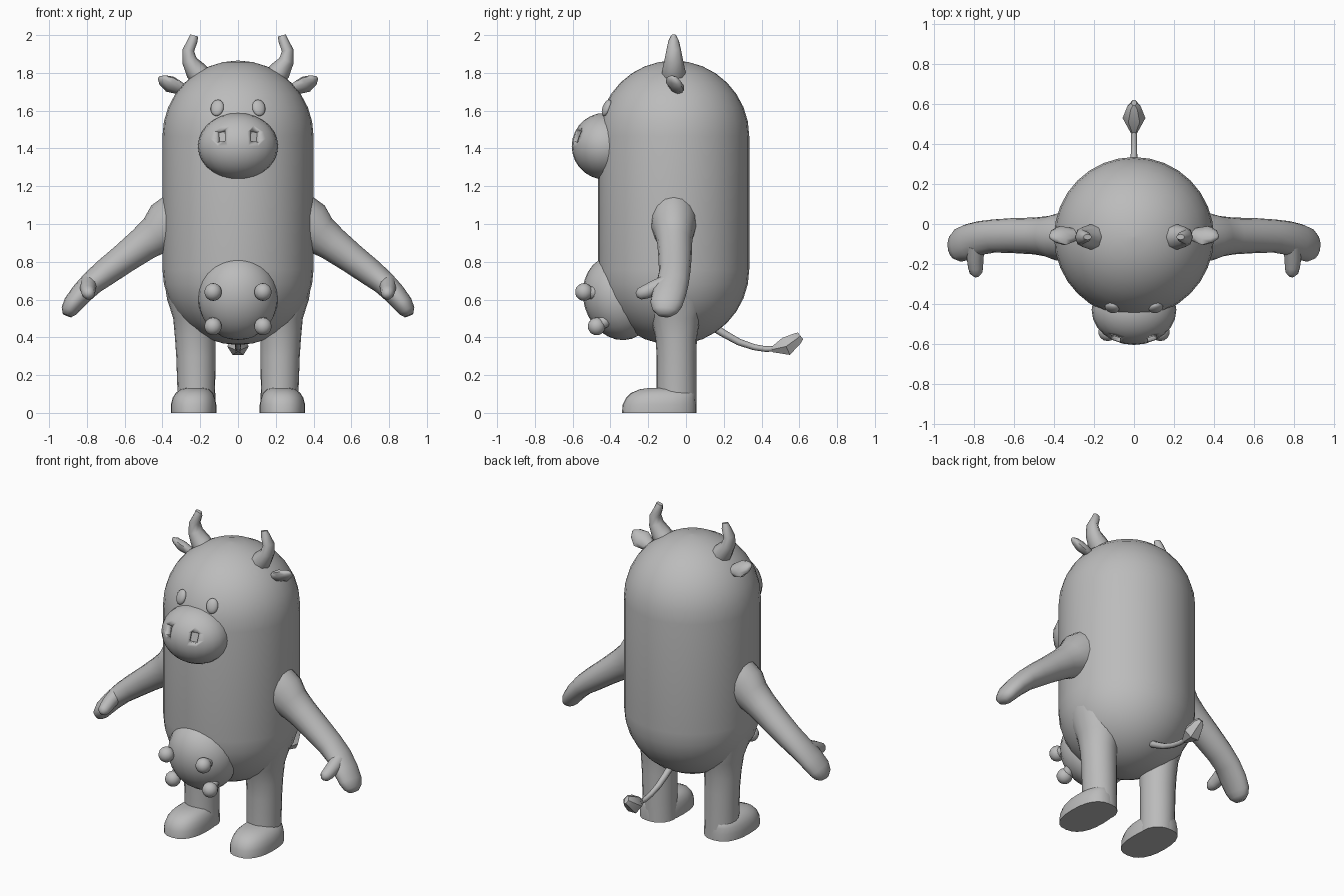
import bpy, bmesh, math
from mathutils import Vector, Matrix, Euler

if "Cube" in bpy.data.objects:
    bpy.data.objects.remove(bpy.data.objects["Cube"])

grey = bpy.data.materials.new("plain_grey")
grey.diffuse_color = (0.5, 0.5, 0.5, 1)
grey.use_nodes = True
grey.node_tree.nodes["Principled BSDF"].inputs["Base Color"].default_value = grey.diffuse_color


def finish(name, bm, angle=60):
    bmesh.ops.recalc_face_normals(bm, faces=bm.faces)
    me = bpy.data.meshes.new(name)
    bm.to_mesh(me)
    bm.free()
    ob = bpy.data.objects.new(name, me)
    bpy.context.collection.objects.link(ob)
    me.materials.append(grey)
    bpy.ops.object.select_all(action='DESELECT')
    ob.select_set(True)
    bpy.context.view_layer.objects.active = ob
    bpy.ops.object.shade_smooth_by_angle(angle=math.radians(angle))
    return ob


def bridge(bm, rings):
    n = len(rings[0])
    for a, b in zip(rings, rings[1:]):
        for i in range(n):
            j = (i + 1) % n
            bm.faces.new((a[i], a[j], b[j], b[i]))
    bm.faces.new(rings[0])
    bm.faces.new(rings[-1])


def stack(name, rows, n=24, power=2.0):
    """Horizontal superellipse rings: (z, cx, cy, rx, ry)."""
    bm = bmesh.new()
    rings = []
    for z, cx, cy, rx, ry in rows:
        ring = []
        for i in range(n):
            t = 2 * math.pi * i / n
            c, s = math.cos(t), math.sin(t)
            ring.append(bm.verts.new((
                cx + rx * math.copysign(abs(c) ** (2 / power), c),
                cy + ry * math.copysign(abs(s) ** (2 / power), s), z)))
        rings.append(ring)
    bridge(bm, rings)
    return finish(name, bm)


def tube(name, pts, side, n=12, angle=60):
    """Elliptical tube: (x, y, z, radius along side, radius across it)."""
    bm = bmesh.new()
    c = [Vector(p[:3]) for p in pts]
    rings = []
    for k, p in enumerate(pts):
        t = (c[min(k + 1, len(c) - 1)] - c[max(k - 1, 0)]).normalized()
        u = Vector(side)
        u = (u - t * u.dot(t)).normalized()
        v = t.cross(u)
        rings.append([bm.verts.new(c[k] + u * p[3] * math.cos(a) + v * p[4] * math.sin(a))
                      for a in (2 * math.pi * i / n for i in range(n))])
    bridge(bm, rings)
    return finish(name, bm, angle)


def ball(name, centre, radii, rot=(0, 0, 0), seg=24, rings=14):
    bm = bmesh.new()
    m = Matrix.LocRotScale(Vector(centre), Euler(rot), Vector(radii))
    bmesh.ops.create_uvsphere(bm, u_segments=seg, v_segments=rings, radius=1, matrix=m)
    return finish(name, bm)


# Capsule body
R, CY = 0.4, -0.065
rows = []
for k in range(17):
    a = -math.pi / 2 + math.pi * k / 16
    for z0 in ([0.76, 1.465] if k == 8 else [0.76 if k < 8 else 1.465]):
        r = max(R * math.cos(a), 0.004)
        rows.append((z0 + R * math.sin(a), 0, CY, r, r))
stack("body", rows, 32)

# Muzzle with two nostril pits
muzzle = ball("muzzle", (0, -0.43, 1.412), (0.212, 0.175, 0.176))
bm = bmesh.new()
for s in (-1, 1):
    bmesh.ops.create_cube(bm, size=1, matrix=Matrix.LocRotScale(
        Vector((s * 0.095, -0.585, 1.468)), Euler((-0.25, s * 0.15, s * 0.4)),
        Vector((0.045, 0.08, 0.06))))
cutter = finish("nostril_cutter", bm, 30)
cutter.hide_render = True
cutter.hide_viewport = True
cut = muzzle.modifiers.new("nostrils", 'BOOLEAN')
cut.operation = 'DIFFERENCE'
cut.object = cutter

# Udder
ball("udder", (0, -0.355, 0.61), (0.212, 0.188, 0.228), (0.3, 0, 0))

# Tail and tuft
tube("tail", [(0, 0.12, 0.47, .022, .022), (0, 0.2, 0.42, .02, .02),
              (0, 0.28, 0.375, .018, .018), (0, 0.36, 0.348, .016, .016),
              (0, 0.42, 0.338, .015, .015), (0, 0.48, 0.34, .015, .015)], (1, 0, 0), 8)
tube("tail_tuft", [(0, 0.455, 0.335, .016, .016), (0, 0.53, 0.352, .057, .057),
                   (0, 0.59, 0.395, .033, .036), (0, 0.606, 0.408, .014, .026)],
     (1, 0, 0), 6, 35)

for s, tag in ((-1, "left"), (1, "right")):
    # Leg, flaring into the body
    stack("leg_" + tag, [(z, s * x, y, rx, ry) for z, x, y, rx, ry in (
        (0, .218, -.05, .1, .105), (0.13, .221, -.05, .1, .105), (0.3, .223, -.05, .104, .105),
        (0.4, .226, -.052, .108, .11), (0.5, .226, -.056, .117, .13),
        (0.6, .228, -.06, .147, .165), (0.7, .228, -.062, .163, .17),
        (0.78, .22, -.065, .17, .15))], 20)
    # Rounded foot
    stack("foot_" + tag, [(z, s * x, y, rx, ry) for z, x, y, rx, ry in (
        (0, .235, -.142, .12, .197), (.045, .235, -.14, .12, .195),
        (.08, .234, -.133, .112, .184), (.105, .232, -.122, .098, .17),
        (.125, .229, -.11, .075, .135), (.133, .228, -.1, .04, .09))], 24, 2.4)
    # Arm, hand and thumb
    tube("arm_" + tag, [(s * x, y, z, a, b) for x, y, z, a, b in (
        (.30, -.065, 1.03, .125, .15), (.385, -.065, .985, .118, .135),
        (.43, -.062, .945, .102, .108), (.50, -.06, .895, .092, .092),
        (.60, -.058, .82, .088, .08), (.70, -.06, .745, .083, .072),
        (.77, -.07, .69, .085, .064), (.83, -.09, .63, .09, .058),
        (.875, -.105, .575, .085, .052), (.895, -.11, .54, .068, .043),
        (.905, -.112, .515, .035, .024))], (0, 1, 0), 16)
    tube("thumb_" + tag, [(s * x, y, z, r, r) for x, y, z, r in (
        (.79, -.11, .685, .045), (.795, -.17, .66, .042), (.793, -.215, .64, .038),
        (.79, -.245, .63, .032), (.788, -.262, .624, .014))], (1, 0, 0), 10)
    # Eye
    ball("eye_" + tag, (s * .11, -.42, 1.615), (.036, .02, .046), (-.38, 0, s * .3), 16, 10)
    # Curved horn
    tube("horn_" + tag, [(s * x, -.065, z, a, b) for x, z, a, b in (
        (.17, 1.75, .066, .06), (.222, 1.81, .062, .058), (.257, 1.865, .05, .04),
        (.263, 1.92, .039, .031), (.24, 1.97, .028, .026), (.232, 1.998, .014, .022))],
        (0, 1, 0), 8)
    # Leaf-shaped ear
    tube("ear_" + tag, [(s * x, y, z, a, b) for x, y, z, a, b in (
        (.27, -.05, 1.705, .02, .02), (.315, -.055, 1.722, .045, .028),
        (.36, -.058, 1.74, .06, .032), (.40, -.062, 1.763, .038, .022),
        (.42, -.066, 1.775, .01, .008))], (0, -.75, .66), 8)
    # Teats with short stems
    for part, y, z, y0, z0 in (("upper", -.54, .64, -.42, .63), ("lower", -.473, .458, -.36, .53)):
        ball(f"teat_{part}_{tag}", (s * .132, y, z), (.047, .047, .047), seg=14, rings=9)
        tube(f"teat_stem_{part}_{tag}", [(s * .11, y0, z0, .035, .035),
                                         (s * .132, y, z, .035, .035)], (1, 0, 0), 10)
